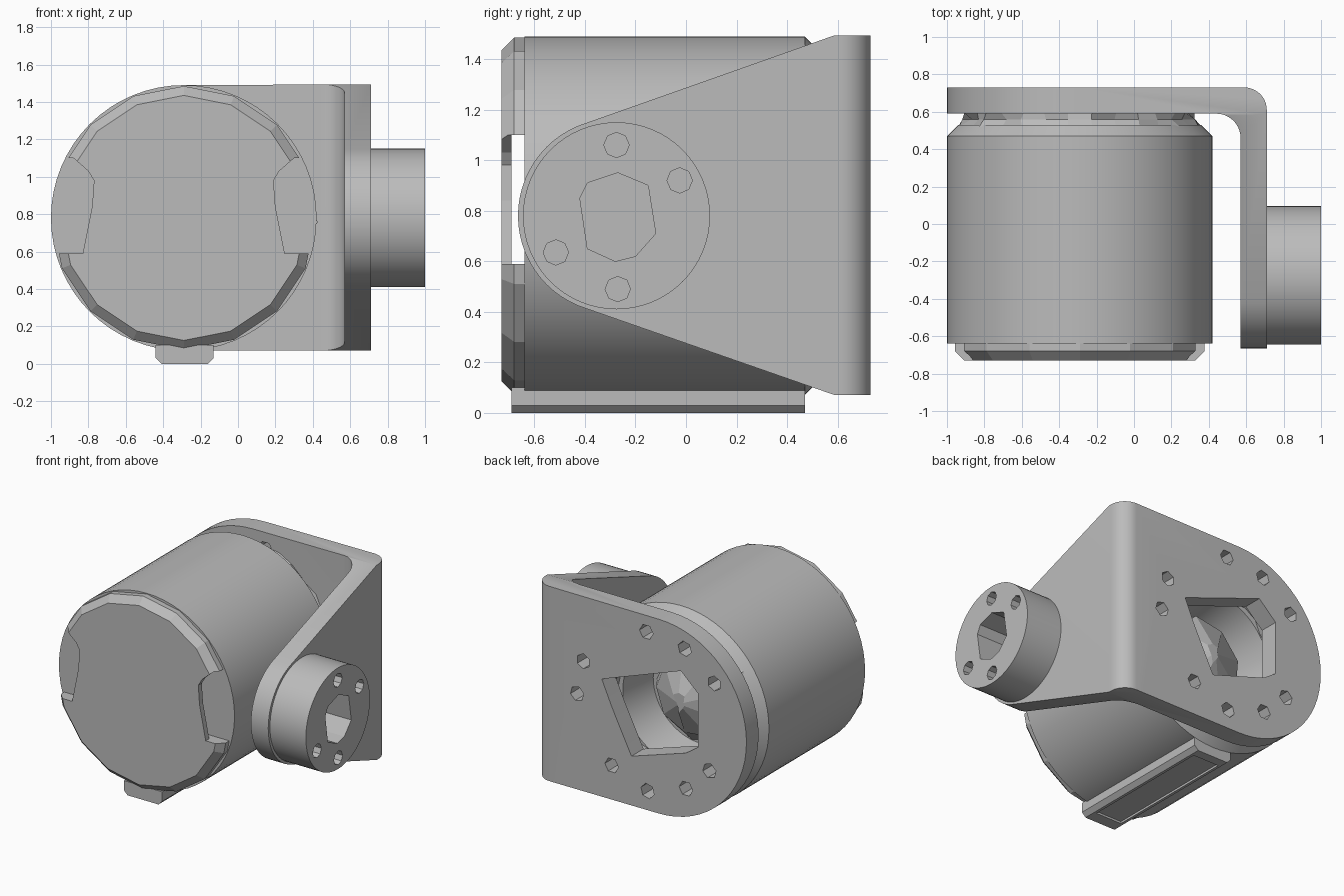
import bpy, bmesh, math, random
from mathutils import Vector
from mathutils.geometry import convex_hull_2d

random.seed(4)
if "Cube" in bpy.data.objects:
    bpy.data.objects.remove(bpy.data.objects["Cube"], do_unlink=True)

grey = bpy.data.materials.new("machined grey")
grey.use_nodes = True
grey.diffuse_color = (0.5, 0.5, 0.5, 1)
grey.node_tree.nodes["Principled BSDF"].inputs["Base Color"].default_value = (0.5, 0.5, 0.5, 1)

MX, MZ, R = -0.29, 0.78, 0.71      # motor axis and radius
BY = -0.28                         # output boss axis


def finish(name, bm):
    bmesh.ops.recalc_face_normals(bm, faces=bm.faces)
    mesh = bpy.data.meshes.new(name)
    bm.to_mesh(mesh)
    bm.free()
    mesh.materials.append(grey)
    obj = bpy.data.objects.new(name, mesh)
    bpy.context.collection.objects.link(obj)
    return obj


def prism(name, pts, axis, a, b):
    """Extrude a flat outline along one axis from a to b."""
    place = {"x": lambda u, v: (a, u, v), "y": lambda u, v: (u, a, v), "z": lambda u, v: (u, v, a)}[axis]
    bm = bmesh.new()
    face = bm.faces.new([bm.verts.new(place(u, v)) for u, v in pts])
    ext = bmesh.ops.extrude_face_region(bm, geom=[face])["geom"]
    step = Vector([(b - a) * (axis == k) for k in "xyz"])
    bmesh.ops.translate(bm, vec=step, verts=[g for g in ext if isinstance(g, bmesh.types.BMVert)])
    return finish(name, bm)


def arc(cx, cy, r, n, start=0, end=360):
    count = n if end - start == 360 else n + 1
    angles = [math.radians(start + (end - start) * i / n) for i in range(count)]
    return [(cx + r * math.cos(t), cy + r * math.sin(t)) for t in angles]


def box(x, y, z):
    return prism("cutter", [(x[0], y[0]), (x[1], y[0]), (x[1], y[1]), (x[0], y[1])], "z", *z)


def lathe(name, profile, sides, jitter=0.0, closed=False):
    """Revolve (radius, y) points about the motor axis."""
    bm = bmesh.new()
    rings = []
    for r, y in profile:
        ring = []
        for u, v in arc(0, 0, 1, sides):
            k = r + random.uniform(-jitter, jitter)
            ring.append(bm.verts.new((MX + u * k, y, MZ + v * k)))
        rings.append(ring)
    pairs = list(zip(rings, rings[1:]))
    if closed:
        pairs.append((rings[-1], rings[0]))
    for p, q in pairs:
        for i in range(sides):
            j = (i + 1) % sides
            bm.faces.new((p[i], p[j], q[j], q[i]))
    if not closed:
        bm.faces.new(rings[0])
        bm.faces.new(rings[-1])
    return finish(name, bm)


def combine(obj, other, operation="DIFFERENCE"):
    mod = obj.modifiers.new("cut", "BOOLEAN")
    mod.operation, mod.solver, mod.object = operation, "EXACT", other
    bpy.context.view_layer.objects.active = obj
    bpy.ops.object.modifier_apply(modifier=mod.name)
    bpy.data.objects.remove(other, do_unlink=True)


def hull(pts):
    return [pts[i] for i in convex_hull_2d(pts)]


def smooth(obj):
    bpy.ops.object.select_all(action="DESELECT")
    obj.select_set(True)
    bpy.context.view_layer.objects.active = obj
    bpy.ops.object.shade_smooth_by_angle(angle=math.radians(25))


# Motor housing with a bored back end
housing = lathe("motor_housing", [(R, -0.64), (R, 0.47), (0.65, 0.53), (0.43, 0.53), (0.38, 0.25)], 64)
smooth(housing)

# Faceted rotor hub inside the bore
lathe("rotor_hub", [(0.36, 0.24), (0.3, 0.36), (0.05, 0.48)], 9, 0.03)

# Ragged spacer ring between housing and bracket
lathe("spacer_ring", [(0.64, 0.52), (0.61, 0.56), (0.61, 0.595), (0.45, 0.595), (0.45, 0.52)], 30, 0.025, True)

# Front cap with side notches and a vent slot behind it
cap = lathe("front_cap", [(0.705, -0.635), (0.705, -0.68), (0.655, -0.73)], 16)
notch = [(0.3, 1.1), (0.22, 1.03), (0.19, 0.98), (0.2, 0.84), (0.25, 0.59), (0.6, 0.59), (0.6, 1.1)]
for side in (1, -1):
    pts = [(MX + side * (x - MX), z) for x, z in notch]
    combine(cap, prism("cutter", pts, "y", -0.8, -0.6))
combine(cap, box((-1.2, 0.6), (-0.69, -0.6), (0.59, 1.1)))

# Mounting rail under the housing, with a recessed panel
rail_outline = [(-0.44, 0.1), (-0.44, 0.03), (-0.41, 0), (-0.16, 0), (-0.13, 0.03), (-0.13, 0.1)]
rail = prism("bottom_rail", rail_outline, "y", -0.69, 0.47)
combine(rail, box((-0.39, -0.18), (-0.6, 0.4), (-0.1, 0.015)))

# L-shaped bracket: bent strip trimmed by its two side outlines
strip = ([(-1.1, 0.73)] + arc(0.59, 0.61, 0.12, 10, 0, 90)[::-1] + [(0.71, -0.8), (0.57, -0.8)]
         + arc(0.44, 0.46, 0.13, 10, 0, 90) + [(-1.1, 0.59)])
bracket = prism("bracket", strip, "z", MZ - R - 0.1, MZ + R + 0.1)
low, high = MZ - R, MZ + R + 0.005
arm = hull(arc(BY, MZ, 0.385, 64) + [(0.59, low), (0.59, high), (0.9, low), (0.9, high)])
combine(bracket, prism("cutter", arm, "x", -2, 2), "INTERSECT")
back = hull(arc(MX, MZ, R, 64) + [(0.9, low), (0.9, high)])
combine(bracket, prism("cutter", back, "y", -2, 2), "INTERSECT")

# Back window and bolt holes
window = [(0.17, 0.93), (-0.47, 1.16), (-0.61, 1.03), (-0.61, 0.64), (-0.51, 0.57), (-0.07, 0.43), (0.09, 0.75)]
combine(bracket, prism("cutter", window, "y", 0.55, 0.8))
bolts = [(-0.19, 1.37), (-0.5, 1.33), (-0.74, 1.14), (-0.7, 0.49), (-0.51, 0.31),
         (-0.2, 0.21), (0.32, 1.02), (0.37, 0.77), (0.09, 0.32)]
for i, (x, z) in enumerate(bolts):
    combine(bracket, prism("cutter", arc(x, z, 0.055, 6, 15 * i, 15 * i + 360), "y", 0.57, 0.8))
smooth(bracket)

# Output boss with centre socket and four screw holes
boss = prism("output_boss", arc(BY + 0.005, MZ, 0.37, 64), "x", 0.7, 1.0)
socket = [(-0.42, 0.85), (-0.39, 0.91), (-0.27, 0.95), (-0.15, 0.9), (-0.12, 0.71),
          (-0.2, 0.62), (-0.28, 0.6), (-0.39, 0.65)]
combine(boss, prism("cutter", socket, "x", 0.74, 1.1))
for y, z in [(-0.275, 1.06), (-0.025, 0.92), (-0.515, 0.635), (-0.27, 0.49)]:
    combine(boss, prism("cutter", arc(y, z, 0.05, 8), "x", 0.8, 1.1))
smooth(boss)
